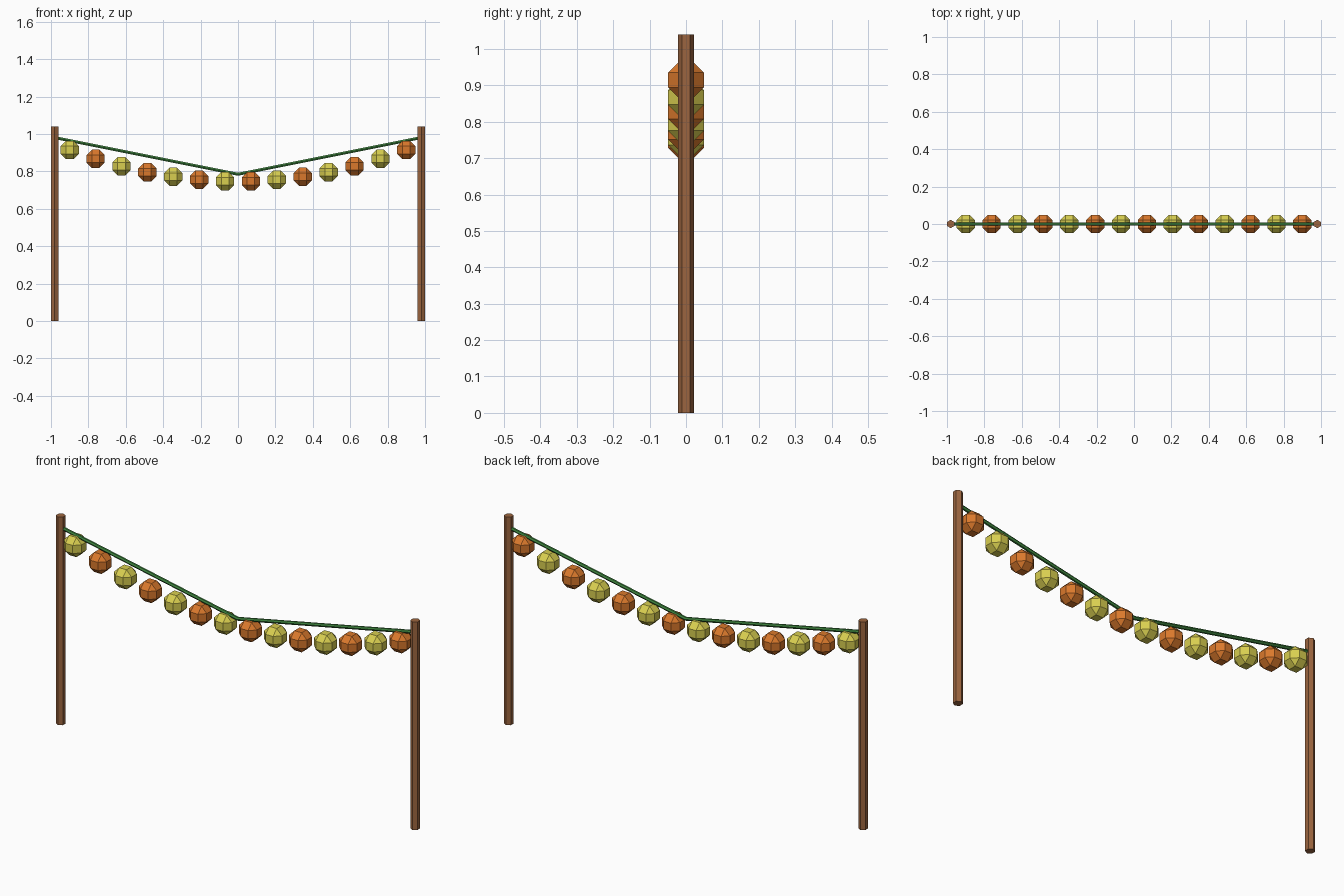
import bpy, bmesh
from mathutils import Vector

if "Cube" in bpy.data.objects:
    bpy.data.objects.remove(bpy.data.objects["Cube"], do_unlink=True)


def material(name, rgb):
    mat = bpy.data.materials.new(name)
    mat.use_nodes = True
    mat.diffuse_color = (*rgb, 1)
    mat.node_tree.nodes["Principled BSDF"].inputs["Base Color"].default_value = (*rgb, 1)
    return mat


wood = material("brown wood", (0.33, 0.13, 0.05))
green = material("green cord", (0.05, 0.24, 0.05))
yellow = material("yellow", (0.69, 0.62, 0.08))
orange = material("orange", (0.70, 0.19, 0.025))


def rod(name, start, end, radius, mat):
    """Six-sided rod between two points."""
    start, end = Vector(start), Vector(end)
    axis = end - start
    bpy.ops.mesh.primitive_cylinder_add(vertices=6, radius=radius, depth=axis.length,
                                        location=(start + end) / 2)
    obj = bpy.context.object
    obj.name = name
    obj.rotation_euler = (0, axis.angle(Vector((0, 0, 1))) * (1 if axis.x >= 0 else -1), 0)
    obj.data.materials.append(mat)


# Posts and the two straight halves of the cord
for side, x in (("right", -0.98), ("left", 0.98)):
    rod(side + "_post", (x, 0, 0), (x, 0, 1.04), 0.022, wood)
    rod(side + "_cord", (x, 0, 0.981), (0, 0, 0.785), 0.009, green)


# Faceted lantern: a cube bevelled into squares and corner triangles
def lantern_mesh(name, mat, size=0.098):
    bm = bmesh.new()
    bmesh.ops.create_cube(bm, size=size)
    bmesh.ops.bevel(bm, geom=bm.edges[:], offset=size * 0.293, segments=1,
                    affect='EDGES', profile=0.5)
    mesh = bpy.data.meshes.new(name)
    bm.to_mesh(mesh)
    bm.free()
    mesh.materials.append(mat)
    return mesh


meshes = [lantern_mesh("yellow_lantern", yellow), lantern_mesh("orange_lantern", orange)]

# Lanterns hang along a shallow parabola
COUNT = 14
for i in range(COUNT):
    x = -0.9 + 1.8 * i / (COUNT - 1)
    lantern = bpy.data.objects.new(f"lantern_{i + 1}", meshes[i % 2])
    lantern.location = (x, 0, 0.747 + 0.207 * x * x)
    bpy.context.collection.objects.link(lantern)
